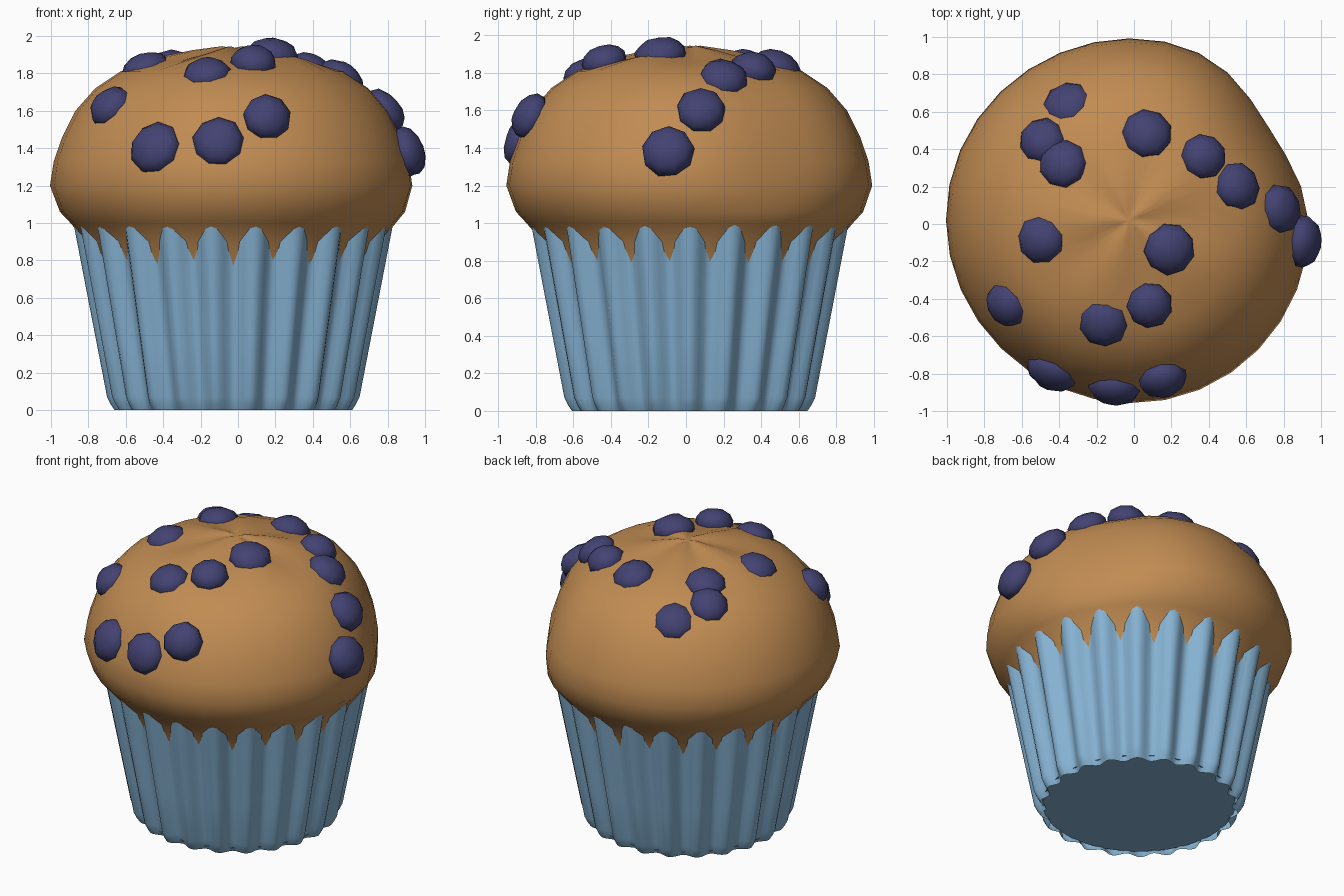
import bpy, bmesh, math, random
from mathutils import Vector

if "Cube" in bpy.data.objects:
    bpy.data.objects.remove(bpy.data.objects["Cube"])

random.seed(4)
CX, CY = -0.025, 0.02      # muffin axis
PLEATS = 22


def material(name, rgb):
    m = bpy.data.materials.new(name)
    m.diffuse_color = (*rgb, 1)
    m.use_nodes = True
    m.node_tree.nodes["Principled BSDF"].inputs["Base Color"].default_value = m.diffuse_color
    return m


def finish(name, bm, mat, angle=60):
    bmesh.ops.recalc_face_normals(bm, faces=bm.faces)
    me = bpy.data.meshes.new(name)
    bm.to_mesh(me)
    bm.free()
    ob = bpy.data.objects.new(name, me)
    bpy.context.collection.objects.link(ob)
    me.materials.append(mat)
    bpy.ops.object.select_all(action='DESELECT')
    ob.select_set(True)
    bpy.context.view_layer.objects.active = ob
    bpy.ops.object.shade_smooth_by_angle(angle=math.radians(angle))
    return ob


def skin(bm, rings):
    """Bridge equal-length closed rings of points with quads."""
    vs = [[bm.verts.new(p) for p in r] for r in rings]
    for a, b in zip(vs, vs[1:]):
        for i in range(len(a)):
            j = (i + 1) % len(a)
            bm.faces.new((a[i], a[j], b[j], b[i]))
    return vs


def polar(r, a, z):
    return Vector((CX + r * math.cos(a), CY + r * math.sin(a), z))


cake_mat = material("cake_brown", (0.53, 0.26, 0.085))
paper_mat = material("paper_blue", (0.24, 0.45, 0.65))
berry_mat = material("berry_purple", (0.055, 0.055, 0.17))

# Pleated paper cup: ridge radius, valley radius, ridge z, valley z
bm = bmesh.new()
levels = [(0.635, 0.59, 0.0, 0.0), (0.655, 0.605, 0.03, 0.03), (0.675, 0.615, 0.07, 0.07),
          (0.735, 0.668, 0.38, 0.35), (0.795, 0.72, 0.69, 0.63), (0.855, 0.77, 1.0, 0.90)]
STEP = 8
rings = []
for ro, ri, zo, zi in levels:
    ring = []
    for i in range(PLEATS * STEP):
        t = abs((i % STEP) - STEP / 2) / (STEP / 2)      # 1 on the ridge, 0 in the valley
        s = 0.5 - 0.5 * math.cos(math.pi * t)
        ring.append(polar(ri + (ro - ri) * s, 2 * math.pi * i / (PLEATS * STEP), zi + (zo - zi) * t))
    rings.append(ring)
skin(bm, rings)
finish("paper_cup", bm, paper_mat)

# Slightly recessed cup floor
bm = bmesh.new()
bm.faces.new([bm.verts.new(polar(0.615, 2 * math.pi * i / 44, 0.03)) for i in range(44)])
finish("cup_floor", bm, paper_mat)

# Muffin cake: lathed dome with a dent at the back right and a pinched top
SEG = 32
profile = [(0.58, 0.06), (0.725, 0.70), (0.785, 0.90), (0.87, 1.0), (0.925, 1.06), (0.975, 1.2),
           (0.955, 1.33), (0.91, 1.46), (0.84, 1.60), (0.735, 1.72), (0.60, 1.81), (0.42, 1.87),
           (0.22, 1.91), (0.06, 1.94)]
bm = bmesh.new()
rings = []
for r, z in profile:
    w = min(1, max(0, (z - 0.98) / 0.2))
    ring = []
    for i in range(SEG):
        a = 2 * math.pi * i / SEG
        d = (a - math.radians(33) + math.pi) % (2 * math.pi) - math.pi
        dent = math.exp(-(d / 0.42) ** 2)
        k = 1 - w * (0.085 * dent + 0.006 * math.sin(3 * a + 2))
        crease = 0.02 * math.cos(5 * a) * min(1, r / 0.15) if z > 1.85 else 0
        ring.append(polar(r * k, a, z - crease * 0.7))
    rings.append(ring)
vs = skin(bm, rings)
bm.faces.new(vs[0])
tip = bm.verts.new(polar(0, 0, 1.935))
for i in range(SEG):
    bm.faces.new((vs[-1][i], vs[-1][(i + 1) % SEG], tip))
finish("muffin_cake", bm, cake_mat)

# Blueberries: x, y, z, radius
berries = [(-.35, .63, 1.68, .14), (-.49, .445, 1.76, .13), (-.38, .32, 1.83, .135),
           (.07, .48, 1.83, .135), (.37, .36, 1.82, .125), (.55, .20, 1.77, .13),
           (.78, .08, 1.60, .135), (.905, -.095, 1.38, .14), (-.495, -.08, 1.82, .135),
           (.19, -.135, 1.90, .14), (-.68, -.43, 1.62, .125), (-.165, -.525, 1.79, .135),
           (.085, -.435, 1.86, .125), (-.44, -.79, 1.40, .145), (-.105, -.875, 1.43, .14),
           (.155, -.83, 1.565, .13)]


def dome_normal(x, y, z):
    """Outward direction of the cake profile nearest this height."""
    r = Vector((x - CX, y - CY, 0))
    (r0, z0), (r1, z1) = min(zip(profile[5:], profile[6:]),
                             key=lambda s: abs((s[0][0] + s[1][0]) / 2 - r.length)
                             + abs((s[0][1] + s[1][1]) / 2 - z))
    out = r.normalized() * (z1 - z0)
    out.z = r0 - r1
    return out.normalized()


for n, (x, y, z, rad) in enumerate(berries, 1):
    bm = bmesh.new()
    bmesh.ops.create_uvsphere(bm, u_segments=9, v_segments=7, radius=1)
    for v in bm.verts:
        v.co *= random.uniform(0.96, 1.03)
        v.co.x *= rad
        v.co.y *= rad
        v.co.z *= 0.09
    ob = finish(f"blueberry_{n}", bm, berry_mat, 75)
    ob.location = (x, y, z)
    ob.rotation_mode = 'QUATERNION'
    ob.rotation_quaternion = dome_normal(x, y, z).to_track_quat('Z', 'Y')
